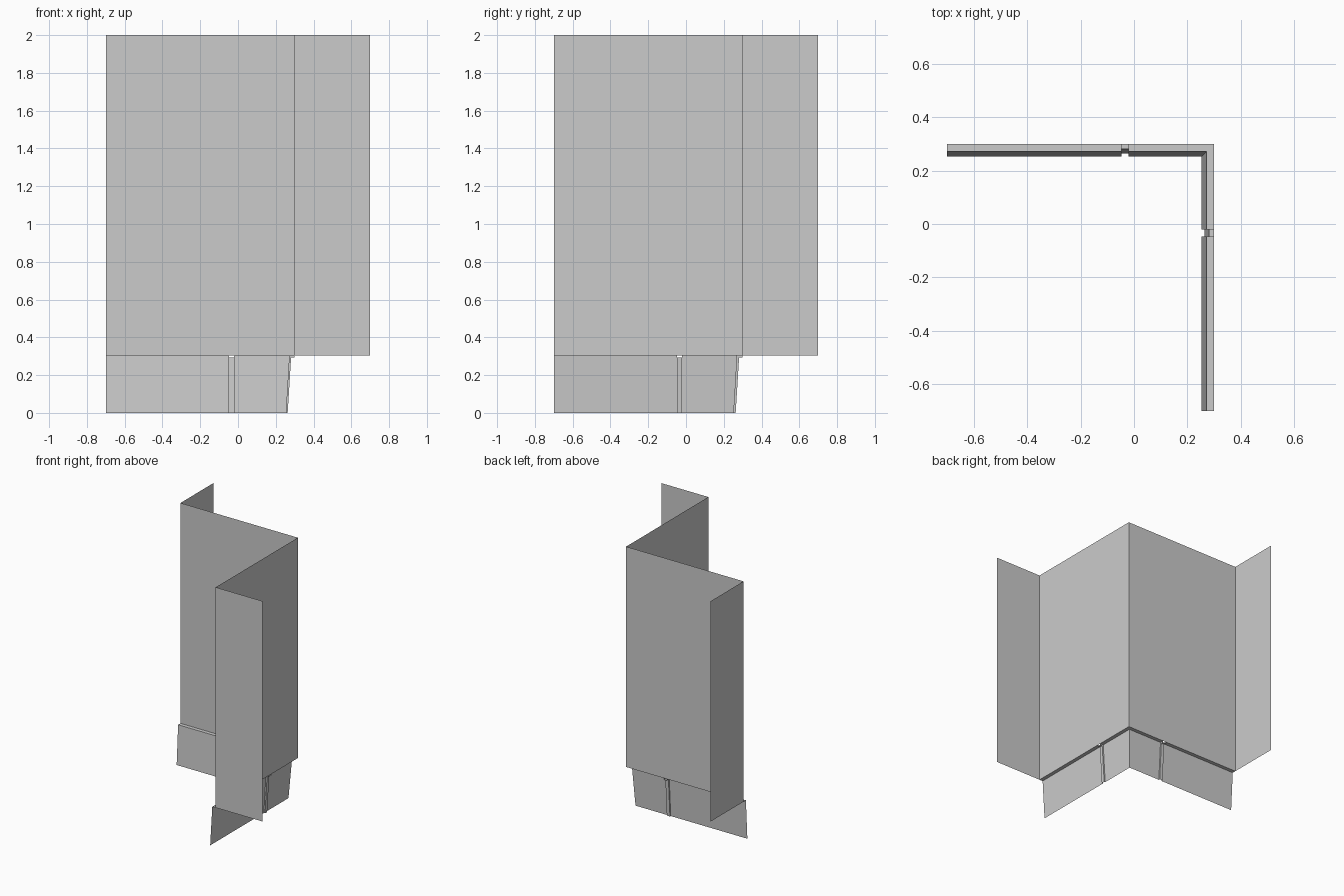
import bpy

if "Cube" in bpy.data.objects:
    bpy.data.objects.remove(bpy.data.objects["Cube"])

WALL = 0.30      # wall plane on both legs
END = -0.70      # free end of each leg
LIP = 0.303      # height where wall meets skirting
TOP = 2.0
SEAM = (-0.047, -0.021)

# skirting sections: (offset from axis, height), wall side to floor
MAIN = [(WALL, LIP), (0.271, LIP), (0.253, 0.0)]
GROOVE = [(WALL, 0.292), (0.281, 0.292), (0.263, 0.0)]


def make_sheet(name, rows):
    """Skin a sequence of equal-length point rows with quads."""
    n = len(rows[0])
    verts = [p for row in rows for p in row]
    faces = []
    for i in range(len(rows) - 1):
        for j in range(n - 1):
            a = i * n + j
            b = a + n
            q = [a, a + 1, b + 1, b]
            # skip the zero-area side pieces along a shared line
            if len({tuple(verts[k]) for k in q}) == 4:
                faces.append(q)
    mesh = bpy.data.meshes.new(name)
    mesh.from_pydata(verts, [], faces)
    mesh.update()
    obj = bpy.data.objects.new(name, mesh)
    bpy.context.collection.objects.link(obj)
    return obj


# folded wall: return, back wall, side wall, return
plan = [(END, 0.70), (END, WALL), (WALL, WALL), (WALL, END), (0.70, END)]
make_sheet("corner_wall", [[(x, y, TOP), (x, y, LIP)] for x, y in plan])

# skirting swept along one leg, with a recessed seam, mitred at the corner
stations = [(END, MAIN), (SEAM[0], MAIN), (SEAM[0], GROOVE),
            (SEAM[1], GROOVE), (SEAM[1], MAIN)]
back = [[(s, d, z) for d, z in section] for s, section in stations]
corner = [[(d, d, z) for d, z in MAIN]]
# the other leg is the diagonal mirror image
side = [[(y, x, z) for x, y, z in row] for row in reversed(back)]
make_sheet("skirting", back + corner + side)
